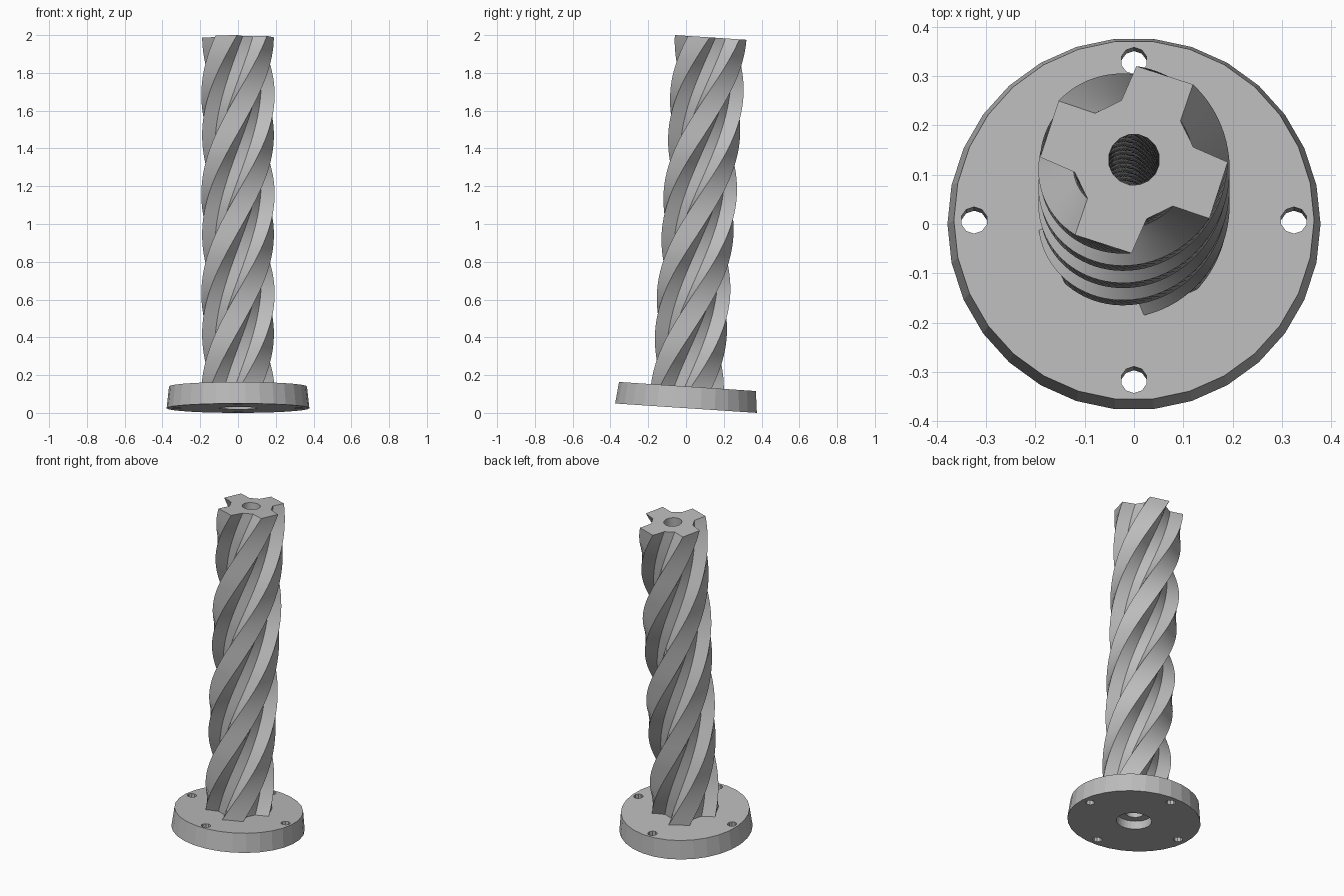
import bpy, bmesh, math
from mathutils import Matrix, Vector

if "Cube" in bpy.data.objects:
    bpy.data.objects.remove(bpy.data.objects["Cube"], do_unlink=True)

TILT = Matrix.Translation((0, 0, 0.025)) @ Matrix.Rotation(math.radians(-3.8), 4, 'X')
FLANGE_H, TOP = 0.115, 1.967
TWIST = math.radians(316) / (TOP - FLANGE_H)
SLICES = 72

grey = bpy.data.materials.new("plain_grey")
grey.use_nodes = True
grey.diffuse_color = (0.5, 0.5, 0.5, 1)
grey.node_tree.nodes["Principled BSDF"].inputs["Base Color"].default_value = (0.5, 0.5, 0.5, 1)


def finish(name, bm):
    bmesh.ops.recalc_face_normals(bm, faces=bm.faces)
    mesh = bpy.data.meshes.new(name)
    bm.to_mesh(mesh)
    bm.free()
    mesh.materials.append(grey)
    obj = bpy.data.objects.new(name, mesh)
    bpy.context.collection.objects.link(obj)
    obj.matrix_world = TILT
    return obj


def polar(r, angle, z):
    return Vector((r * math.cos(angle), r * math.sin(angle), z))


def bridge(bm, a, b):
    n = len(a)
    for i in range(n):
        j = (i + 1) % n
        bm.faces.new((a[i], a[j], b[j], b[i]))


# Twisted four-lobed shaft with a central bore
lobe = [(0.123, 12), (0.123, 40), (0.194, 52), (0.19, 88.5)]
section = [(r, math.radians(a + 90 * k)) for k in range(4) for r, a in lobe]
bore = [(0.052, math.radians(12 + 22.5 * i)) for i in range(len(section))]
bm = bmesh.new()
outer, inner = [], []
start = 0.05
for s in range(SLICES + 1):
    z = start + (TOP - start) * s / SLICES
    turn = (z - TOP) * TWIST
    outer.append([bm.verts.new(polar(r, a + turn, z)) for r, a in section])
    inner.append([bm.verts.new(polar(r, a + turn, z)) for r, a in bore])
for s in range(SLICES):
    bridge(bm, outer[s], outer[s + 1])
    bridge(bm, inner[s], inner[s + 1])
bridge(bm, outer[0], inner[0])
bridge(bm, outer[-1], inner[-1])
shaft = finish("twisted_shaft", bm)

# Tapered round flange with a wide central recess
bm = bmesh.new()
rings = [[bm.verts.new(polar(r, math.tau * i / 30, z)) for i in range(30)]
         for r, z in ((0.1, 0), (0.378, 0), (0.365, FLANGE_H), (0.1, FLANGE_H))]
for k in range(4):
    bridge(bm, rings[k], rings[(k + 1) % 4])
flange = finish("flange", bm)

# Four bolt holes through the flange
bm = bmesh.new()
for k in range(4):
    place = Matrix.Translation(polar(0.324, k * math.pi / 2, FLANGE_H / 2))
    bmesh.ops.create_cone(bm, cap_ends=True, segments=10, radius1=0.027,
                          radius2=0.027, depth=0.3, matrix=place)
cutter = finish("bolt_hole_cutter", bm)
cutter.hide_render = True
cutter.hide_set(True)
cut = flange.modifiers.new("bolt_holes", 'BOOLEAN')
cut.object = cutter
cut.operation = 'DIFFERENCE'
cut.solver = 'EXACT'

# Smooth the twist while keeping the edges crisp
bpy.ops.object.select_all(action='DESELECT')
shaft.select_set(True)
bpy.context.view_layer.objects.active = shaft
bpy.ops.object.shade_smooth_by_angle(angle=math.radians(25))
